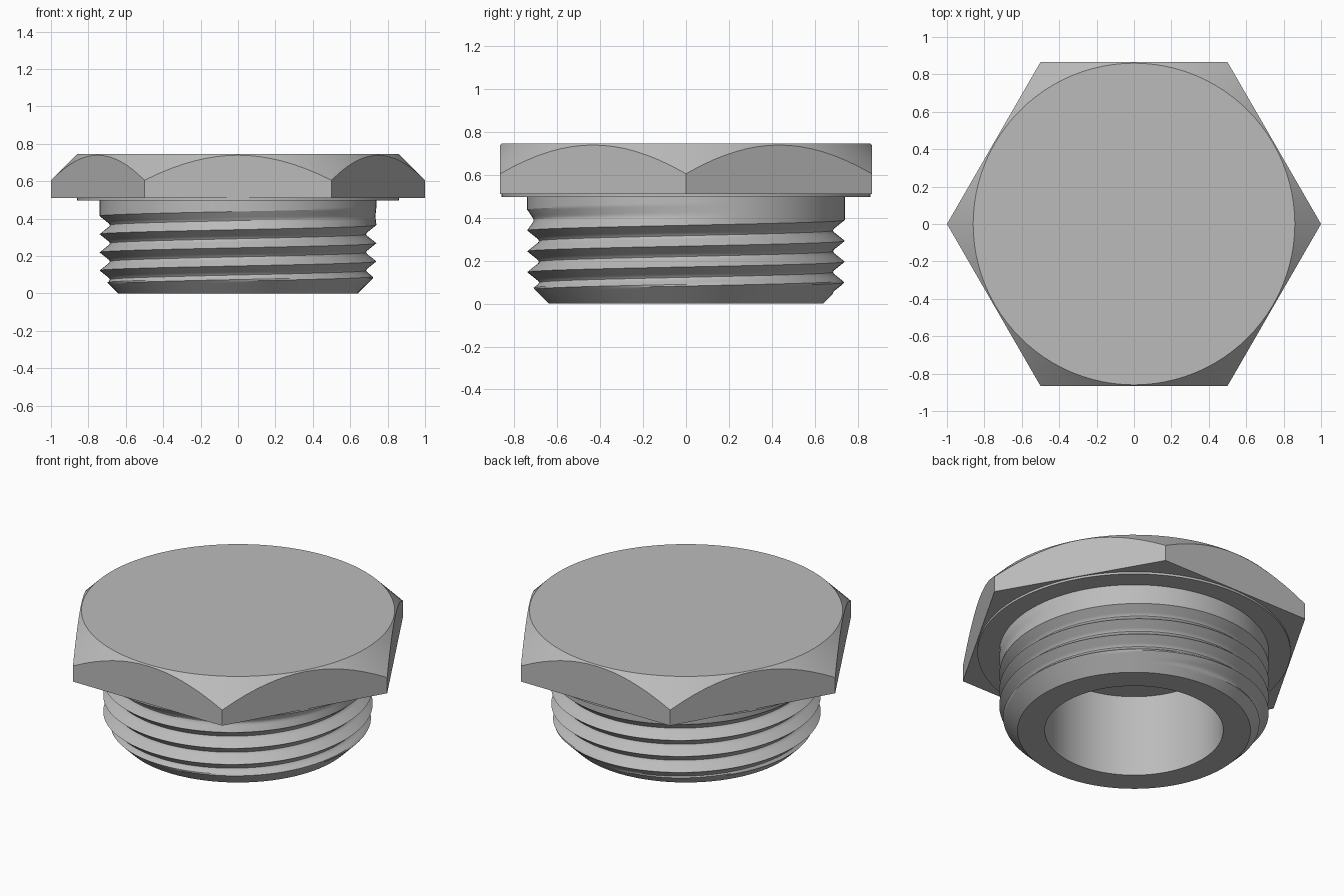
import bpy, bmesh, math

old = bpy.data.objects.get("Cube")
if old:
    bpy.data.objects.remove(old, do_unlink=True)

steel = bpy.data.materials.new("plain grey steel")
steel.use_nodes = True
GREY = (0.5, 0.5, 0.5, 1)
steel.diffuse_color = GREY
steel.node_tree.nodes["Principled BSDF"].inputs["Base Color"].default_value = GREY


def make_part(name, columns, close=False):
    """Skin neighbouring columns of points; close joins each column's ends, else caps them."""
    bm = bmesh.new()
    grid = [[bm.verts.new(p) for p in col] for col in columns]
    for a, b in zip(grid, grid[1:]):
        last = len(a) if close else len(a) - 1
        for j in range(last):
            k = (j + 1) % len(a)
            bm.faces.new((a[j], b[j], b[k], a[k]))
    if not close:
        for row in (0, -1):
            bm.faces.new([col[row] for col in grid[:-1]])
    bmesh.ops.remove_doubles(bm, verts=bm.verts, dist=1e-5)
    bmesh.ops.dissolve_degenerate(bm, edges=bm.edges, dist=1e-6)
    bmesh.ops.recalc_face_normals(bm, faces=bm.faces)
    mesh = bpy.data.meshes.new(name)
    bm.to_mesh(mesh)
    bm.free()
    mesh.materials.append(steel)
    obj = bpy.data.objects.new(name, mesh)
    bpy.context.collection.objects.link(obj)
    bpy.ops.object.select_all(action="DESELECT")
    obj.select_set(True)
    bpy.context.view_layer.objects.active = obj
    bpy.ops.object.shade_smooth_by_angle(angle=math.radians(25))
    return obj


def polar(r, angle, z):
    return (r * math.cos(angle), r * math.sin(angle), z)


# Hexagonal head with a conical chamfer around its top
SEGMENTS = 96
HEAD_BOTTOM, HEAD_TOP, TOP_RADIUS = 0.51, 0.745, 0.86
SIXTH = math.pi / 3
head = []
for i in range(SEGMENTS + 1):
    a = math.tau * i / SEGMENTS
    r = math.cos(SIXTH / 2) / math.cos(a % SIXTH - SIXTH / 2)
    head.append([polar(r, a, HEAD_BOTTOM),
                 polar(r, a, HEAD_TOP - (r - TOP_RADIUS)),
                 polar(TOP_RADIUS, a, HEAD_TOP)])
make_part("hex_head", head)

# Thin round bearing face under the head, also the floor of the bore
FACE_BOTTOM = 0.497
make_part("bearing_face", [
    [polar(TOP_RADIUS, math.tau * i / SEGMENTS, z) for z in (FACE_BOTTOM, HEAD_BOTTOM)]
    for i in range(SEGMENTS + 1)])

# Hollow threaded shank: rows follow the helix, clipped by the ends and lower chamfer
PITCH, SUBS = 0.097, 12
MAJOR, DEPTH, BORE = 0.74, 0.055, 0.49
FIRST_ROOT, SHANK_TOP, END_RADIUS = 0.1225, 0.5, 0.64
RUNOUT_START, RUNOUT_END = 2.5, 3.05


def thread_point(row, turn):
    pos = row / SUBS
    groove = round(pos)
    z = FIRST_ROOT + PITCH * (pos + turn)
    z = min(max(z, 0), SHANK_TOP)
    cut = min(DEPTH, 1.25 * PITCH * (0.5 - abs(pos - groove)))
    fade = (RUNOUT_END - groove - turn) / (RUNOUT_END - RUNOUT_START)
    cut *= min(max(fade, 0), 1)
    return min(MAJOR - cut, END_RADIUS + z), z


shank = []
for i in range(SEGMENTS + 1):
    turn = i / SEGMENTS
    a = math.tau * turn
    col = [polar(BORE, a, SHANK_TOP), polar(BORE, a, 0)]
    for row in range(-3 * SUBS, 6 * SUBS):
        r, z = thread_point(row, turn)
        col.append(polar(r, a, z))
    shank.append(col)
make_part("threaded_shank", shank, close=True)
